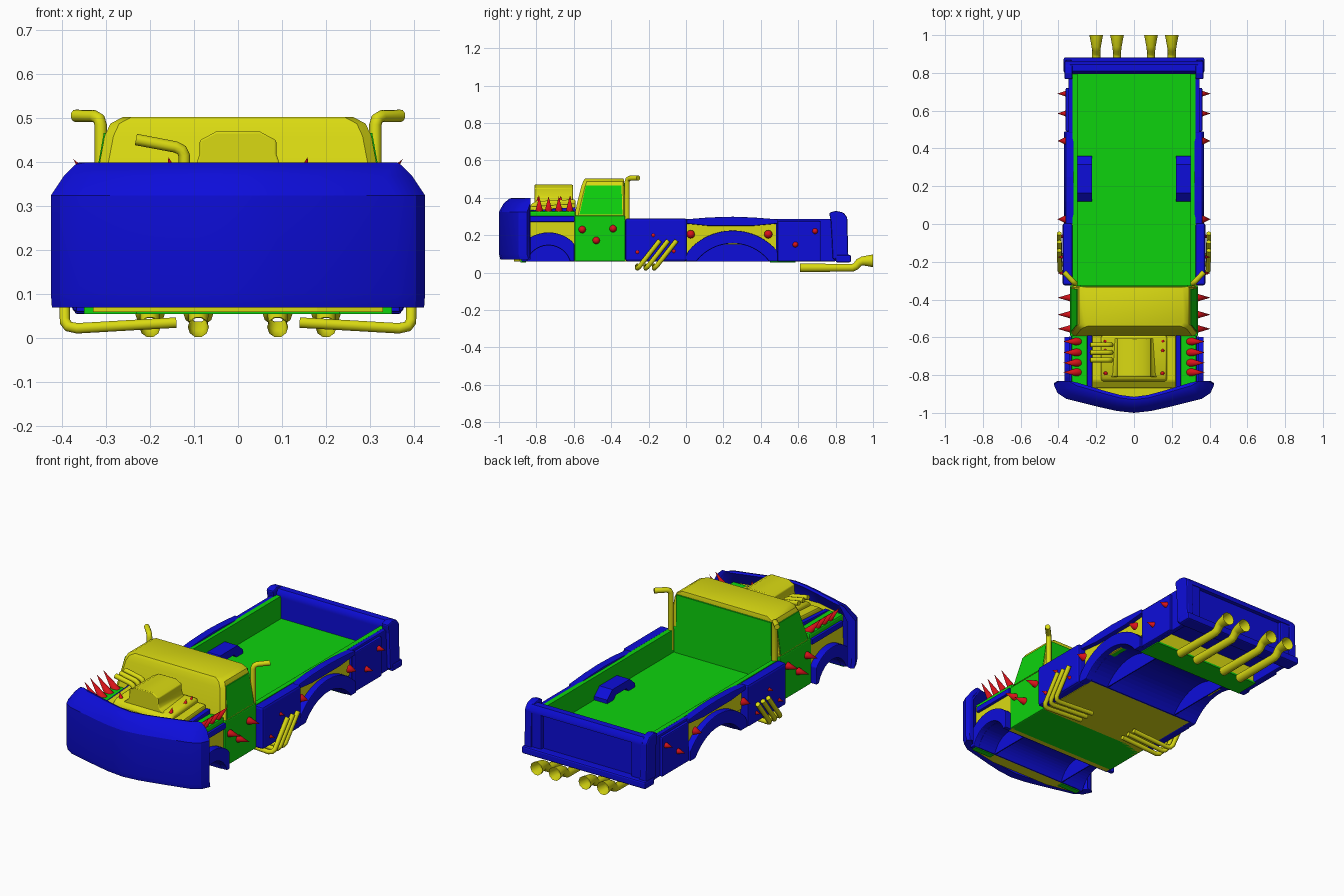
import bpy, bmesh, math
from mathutils import Vector

if "Cube" in bpy.data.objects:
    bpy.data.objects.remove(bpy.data.objects["Cube"])

COLORS = {"blue": (0.004, 0.004, 0.7, 1), "yellow": (0.7, 0.7, 0.006, 1),
          "green": (0.004, 0.65, 0.004, 1), "red": (0.7, 0.006, 0.01, 1)}
MATS = {}
for n, c in COLORS.items():
    MATS[n] = bpy.data.materials.new(n + "_paint")
    MATS[n].diffuse_color = c


def finish(ob, col, smooth=None):
    ob.data.materials.append(MATS[col])
    if smooth:
        bpy.ops.object.select_all(action='DESELECT')
        ob.select_set(True)
        bpy.context.view_layer.objects.active = ob
        bpy.ops.object.shade_smooth_by_angle(angle=math.radians(smooth))


def loft(name, rings, col, bevel=0, smooth=None):
    """Closed solid through rings of equal point count."""
    bm = bmesh.new()
    vs = [[bm.verts.new(p) for p in r] for r in rings]
    n = len(rings[0])
    for a, b in zip(vs, vs[1:]):
        for i in range(n):
            bm.faces.new((a[i], a[(i + 1) % n], b[(i + 1) % n], b[i]))
    bm.faces.new(vs[0])
    bm.faces.new(vs[-1])
    bmesh.ops.recalc_face_normals(bm, faces=bm.faces)
    me = bpy.data.meshes.new(name)
    bm.to_mesh(me)
    bm.free()
    ob = bpy.data.objects.new(name, me)
    bpy.context.collection.objects.link(ob)
    finish(ob, col, smooth)
    if bevel:
        m = ob.modifiers.new("bevel", 'BEVEL')
        m.width, m.segments, m.limit_method = bevel, 2, 'ANGLE'
    return ob


def prism(name, yz, x0, x1, col, bevel=0, smooth=None):
    return loft(name, [[(x, y, z) for y, z in yz] for x in (x0, x1)], col, bevel, smooth)


def pair(name, yz, x0, x1, col, bevel=0, smooth=None):
    for side, s in (("left", -1), ("right", 1)):
        prism(f"{name}_{side}", yz, s * x0, s * x1, col, bevel, smooth)


def rect(y0, y1, z0, z1):
    return [(y0, z0), (y1, z0), (y1, z1), (y0, z1)]


def arc(cy, cz, r, lo=-9, hi=9, base=0.06, n=20):
    """Wheel arch points from front to back, cut off at the sill height."""
    a = math.asin((base - cz) / r)
    return [(min(hi, max(lo, cy - r * math.cos(t))), cz + r * math.sin(t))
            for t in (a + (math.pi - 2 * a) * i / n for i in range(n + 1))]


def band(cy, cz, r0, r1, lo=-9, hi=9):
    return arc(cy, cz, r0) + arc(cy, cz, r1, lo, hi)[::-1]


def pipe(name, pts, r, radii=None, caps=True):
    cu = bpy.data.curves.new(name, 'CURVE')
    cu.dimensions, cu.bevel_depth, cu.bevel_resolution = '3D', r, 3
    cu.use_fill_caps = caps
    sp = cu.splines.new('POLY')
    sp.points.add(len(pts) - 1)
    for i, p in enumerate(pts):
        sp.points[i].co = (*p, 1)
        sp.points[i].radius = radii[i] if radii else 1
    ob = bpy.data.objects.new(name, cu)
    bpy.context.collection.objects.link(ob)
    bpy.ops.object.select_all(action='DESELECT')
    ob.select_set(True)
    bpy.context.view_layer.objects.active = ob
    bpy.ops.object.convert(target='MESH')
    finish(bpy.context.view_layer.objects.active, "yellow", 50)


def spike(name, base, tip, r):
    base, tip = Vector(base), Vector(tip)
    d = tip - base
    bpy.ops.mesh.primitive_cone_add(vertices=12, radius1=r, radius2=0, depth=d.length,
                                    location=(base + tip) / 2,
                                    rotation=d.to_track_quat('Z', 'Y').to_euler())
    ob = bpy.context.object
    ob.name = name
    finish(ob, "red", 60)


FRONT, REAR = (-0.735, 0.025), (0.25, -0.09)     # wheel arch centres
FR, RR = 0.125, 0.25                             # wheel arch radii
FLOOR = 0.165                                    # bed floor height

# main hull with wheel tunnels and hollow rear
hull = ([(-0.87, 0.06)] + arc(*FRONT, FR) + arc(*REAR, RR) +
        [(0.58, 0.06), (0.58, 0.15), (0.80, 0.15), (0.80, FLOOR - 0.003), (-0.34, FLOOR - 0.003),
         (-0.34, 0.29), (-0.87, 0.29)])
prism("hull", hull, -0.33, 0.33, "yellow")
prism("front_tunnel", band(*FRONT, FR - 0.005, FR + 0.001), -0.335, 0.335, "blue")
prism("rear_tunnel", band(*REAR, RR - 0.005, RR + 0.001), -0.335, 0.335, "blue")
prism("rear_crossmember", rect(0.45, 0.585, 0.055, 0.065), -0.33, 0.33, "green")
prism("rear_underside", rect(0.58, 0.79, 0.144, 0.151), -0.325, 0.325, "blue")
pair("front_sill", rect(-0.885, -0.855, 0.055, 0.07), 0.23, 0.35, "green")
nose = [(-0.33, -0.86), (-0.33, -0.89), (-0.18, -0.92), (0.18, -0.92), (0.33, -0.89), (0.33, -0.86)]
loft("nose", [[(x, y, z) for x, y in nose] for z in (0.06, 0.325)], "yellow")

# inner walls of the wheel wells
pair("front_well_wall", arc(*FRONT, FR), 0.222, 0.228, "blue")
pair("rear_well_wall", arc(*REAR, RR), 0.222, 0.228, "blue")

# cab: door box, tapered greenhouse and window panels
prism("cab_lower", rect(-0.595, -0.325, 0.06, 0.305), -0.338, 0.338, "green", 0.006)


def cab_ring(z, x, y0, y1, c=0.02):
    return [(-x, y0 + c, z), (-x + c, y0, z), (x - c, y0, z), (x, y0 + c, z),
            (x, y1 - 0.006, z), (x - 0.006, y1, z), (-x + 0.006, y1, z), (-x, y1 - 0.006, z)]


loft("cab_upper", [cab_ring(0.30, 0.332, -0.598, -0.328), cab_ring(0.36, 0.322, -0.585, -0.329),
                   cab_ring(0.46, 0.303, -0.56, -0.33), cab_ring(0.488, 0.29, -0.55, -0.331),
                   cab_ring(0.503, 0.262, -0.54, -0.334)], "yellow", smooth=35)
for side, s in (("left", -1), ("right", 1)):
    w = [(0.329, -0.57, 0.31), (0.329, -0.34, 0.31), (0.301, -0.345, 0.467), (0.301, -0.535, 0.467)]
    loft("side_window_" + side, [[(s * (x + o), y, z) for x, y, z in w]
                                 for o in (-0.01, 0.004)], "green")
prism("rear_window", rect(-0.345, -0.323, FLOOR, 0.48), -0.285, 0.285, "green")

# hood with raised centre, fender tops and rails
prism("hood", [(-0.87, 0.28), (-0.87, 0.325), (-0.83, 0.355), (-0.59, 0.37), (-0.59, 0.28)],
      -0.222, 0.222, "yellow", 0.008)
prism("hood_bulge", [(-0.835, 0.34), (-0.83, 0.365), (-0.80, 0.382), (-0.59, 0.392), (-0.59, 0.34)],
      -0.175, 0.175, "yellow", 0.012, 40)
pair("hood_rail", [(-0.88, 0.28), (-0.88, 0.33), (-0.59, 0.35), (-0.59, 0.28)], 0.222, 0.248, "blue", 0.004)
pair("fender_top", rect(-0.88, -0.59, 0.28, 0.33), 0.245, 0.332, "green", 0.01)
pair("fender_strip", rect(-0.86, -0.595, 0.272, 0.302), 0.32, 0.345, "blue", 0.004)
pair("front_flare", band(*FRONT, FR - 0.004, FR + 0.065, -0.88, -0.597), 0.325, 0.368, "blue", 0.004)

# hood scoop
section = [(-0.13, 0.37), (-0.095, 0.395), (-0.087, 0.42), (-0.087, 0.45), (-0.05, 0.47),
           (0.05, 0.47), (0.087, 0.45), (0.087, 0.42), (0.095, 0.395), (0.13, 0.37)]
loft("scoop", [[(x, y, z) for x, z in section] for y in (-0.81, -0.605)], "yellow", 0.004, 50)

# curved front ram, outer skin then inner skin per plan station
plan = [(0, -1.0), (0.09, -0.99), (0.18, -0.97), (0.36, -0.925), (0.405, -0.895), (0.425, -0.85),
        (0.41, -0.835)]
plan = [(-x, y) for x, y in plan[:0:-1]] + plan
rows = [(0.07, 0.995, 0.008), (0.10, 1, 0), (0.325, 1, 0), (0.37, 0.93, 0.025), (0.395, 0.87, 0.055),
        (0.40, 0.85, 0.07), (0.395, 0.83, 0.085), (0.32, 0.94, 0.05), (0.075, 0.94, 0.045)]
loft("front_ram", [[(x * k, max(y, min(y + dy, -0.832)), z) for z, k, dy in rows]
                   for x, y in plan], "blue", smooth=25)

# cargo bed
prism("bed_floor", rect(-0.33, 0.80, FLOOR - 0.01, FLOOR), -0.32, 0.32, "green")
pair("bed_wall", rect(-0.33, 0.80, 0.15, 0.288), 0.30, 0.326, "green")
pair("bed_skin", rect(-0.33, 0.80, 0.15, 0.282), 0.325, 0.336, "yellow")
pair("bed_wheel_box", [(0.12, 0.155), (0.12, 0.185), (0.165, 0.225), (0.315, 0.225), (0.36, 0.185),
                       (0.36, 0.155), (0.315, 0.155), (0.285, 0.185), (0.195, 0.185), (0.165, 0.155)],
     0.222, 0.305, "blue")

# blue side armour
pair("side_panel", rect(-0.325, 0.005, 0.06, 0.29), 0.325, 0.378, "blue", 0.012)
pair("rear_flare", band(*REAR, RR - 0.004, RR + 0.065, 0.0, 0.49), 0.325, 0.37, "blue", 0.004)
pair("arch_trim", [(0.0, 0.262), (0.12, 0.25), (0.36, 0.25), (0.49, 0.262), (0.49, 0.285),
                   (0.36, 0.295), (0.25, 0.299), (0.12, 0.295), (0.0, 0.285)], 0.32, 0.362, "blue", 0.004)
pair("rear_panel", rect(0.48, 0.80, 0.06, 0.288), 0.322, 0.348, "blue", 0.005)
pair("rear_panel_plate", rect(0.49, 0.72, 0.06, 0.275), 0.34, 0.362, "blue", 0.006)

# tailgate, its frame, corner wraps and bumper
prism("tailgate", rect(0.80, 0.84, 0.08, 0.30), -0.34, 0.34, "blue")
prism("tailgate_top", [(0.795, 0.28), (0.795, 0.30), (0.81, 0.318), (0.845, 0.318), (0.862, 0.295),
                       (0.862, 0.28)], -0.34, 0.34, "blue", smooth=40)
pair("tailgate_post", rect(0.80, 0.858, 0.08, 0.29), 0.27, 0.335, "blue", 0.008)
pair("corner_wrap", [(0.785, 0.07), (0.775, 0.27), (0.765, 0.32), (0.80, 0.33), (0.84, 0.322),
                     (0.862, 0.295), (0.868, 0.08)], 0.325, 0.368, "blue", 0.008)
prism("rear_bumper", rect(0.80, 0.882, 0.055, 0.095), -0.372, 0.372, "blue", 0.008)

# spikes
for side, s in (("left", -1), ("right", 1)):
    for i, y in enumerate((-0.785, -0.735, -0.68, -0.622)):
        spike(f"fender_spike_{side}_{i}", (s * 0.295, y, 0.315), (s * 0.375, y, 0.408), 0.024)
    for i, (y, z) in enumerate(((-0.555, 0.23), (-0.39, 0.235), (-0.48, 0.172))):
        spike(f"door_spike_{side}_{i}", (s * 0.33, y, z), (s * 0.405, y, z), 0.022)
    for i, (y, z, r) in enumerate(((-0.26, 0.11, 0.016), (-0.175, 0.2, 0.016), (-0.065, 0.115, 0.016),
                                   (0.025, 0.205, 0.022), (0.44, 0.205, 0.022),
                                   (0.585, 0.15, 0.016), (0.69, 0.222, 0.016))):
        spike(f"side_spike_{side}_{i}", (s * 0.36, y, z), (s * 0.405, y, z), r)
    for i, y in enumerate((-0.79, -0.67, -0.62)):
        spike(f"hood_spike_{side}_{i}", (s * 0.15, y, 0.375), (s * 0.158, y, 0.412), 0.013)

    # cab stacks
    pipe(f"cab_stack_{side}", [(s * 0.312, -0.315, 0.18), (s * 0.312, -0.315, 0.485),
                               (s * 0.316, -0.311, 0.499), (s * 0.327, -0.30, 0.505),
                               (s * 0.37, -0.255, 0.506)], 0.014)
    # side exhausts
    for i, y in enumerate((-0.26, -0.215, -0.17)):
        pipe(f"side_exhaust_{side}_{i}", [(s * 0.14, y, 0.036), (s * 0.365, y, 0.023),
                                          (s * 0.385, y + 0.005, 0.027), (s * 0.393, y + 0.015, 0.038),
                                          (s * 0.396, y + 0.12, 0.172)], 0.0125)
    # flared rear exhausts
    for i, x in enumerate((0.09, 0.2)):
        pipe(f"rear_exhaust_{side}_{i}", [(s * x, 0.61, 0.026), (s * x, 0.89, 0.026),
                                          (s * x, 0.908, 0.034), (s * x, 0.925, 0.054),
                                          (s * x, 0.943, 0.062), (s * x, 1.0, 0.063)],
             0.024, [1, 0.9, 0.9, 0.95, 1.05, 1.5], caps=False)

# engine pipes on the left of the scoop
for i, y in enumerate((-0.72, -0.68, -0.64)):
    pipe(f"engine_pipe_{i}", [(-0.122, y, 0.35), (-0.122, y, 0.415), (-0.128, y, 0.428),
                              (-0.142, y, 0.435), (-0.232, y, 0.452)], 0.013)

for m in bpy.data.materials:
    if m.users and not m.is_grease_pencil:
        m.use_nodes = True
        m.node_tree.nodes["Principled BSDF"].inputs["Base Color"].default_value = m.diffuse_color
